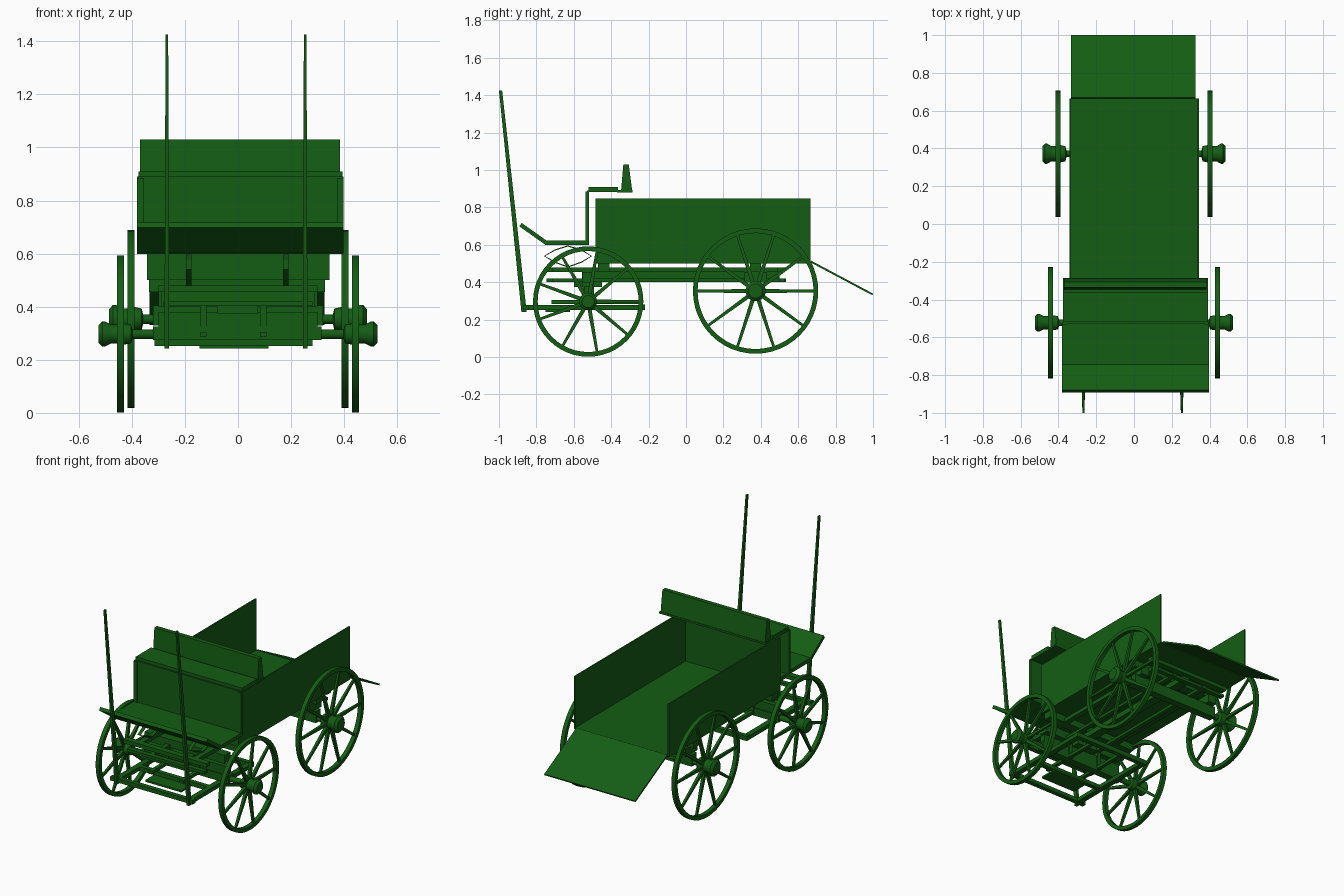
import bpy, bmesh, math
from mathutils import Vector

if "Cube" in bpy.data.objects:
    bpy.data.objects.remove(bpy.data.objects["Cube"])

green = bpy.data.materials.new("green_paint")
green.diffuse_color = (0.007, 0.11, 0.007, 1)
green.use_nodes = True
green.node_tree.nodes["Principled BSDF"].inputs["Base Color"].default_value = green.diffuse_color


def finish(name, bm, smooth=False):
    bmesh.ops.recalc_face_normals(bm, faces=bm.faces)
    me = bpy.data.meshes.new(name)
    bm.to_mesh(me)
    bm.free()
    ob = bpy.data.objects.new(name, me)
    bpy.context.collection.objects.link(ob)
    me.materials.append(green)
    if smooth:
        bpy.ops.object.select_all(action='DESELECT')
        ob.select_set(True)
        bpy.context.view_layer.objects.active = ob
        bpy.ops.object.shade_smooth_by_angle(angle=math.radians(35))
    return ob


def prism(name, pts, x0, x1):
    """Extrude a (y, z) outline from x0 to x1."""
    bm = bmesh.new()
    a = [bm.verts.new((x0, y, z)) for y, z in pts]
    b = [bm.verts.new((x1, y, z)) for y, z in pts]
    bm.faces.new(a)
    bm.faces.new(b)
    n = len(pts)
    for i in range(n):
        j = (i + 1) % n
        bm.faces.new((a[i], a[j], b[j], b[i]))
    return finish(name, bm)


def box(name, x0, x1, y0, y1, z0, z1):
    return prism(name, [(y0, z0), (y1, z0), (y1, z1), (y0, z1)], x0, x1)


def strip(name, path, t, x0, x1, closed=False):
    """Plate of thickness t following a (y, z) path."""
    bm = bmesh.new()
    n = len(path)
    rings = []
    for i, (y, z) in enumerate(path):
        p = Vector(path[i - 1] if (i or closed) else path[i])
        q = Vector(path[(i + 1) % n] if (i < n - 1 or closed) else path[i])
        d = (q - p).normalized()
        o = Vector((-d.y, d.x)) * t / 2
        rings.append([bm.verts.new(c) for c in (
            (x0, y + o.x, z + o.y), (x1, y + o.x, z + o.y),
            (x1, y - o.x, z - o.y), (x0, y - o.x, z - o.y))])
    for i in range(n if closed else n - 1):
        a, b = rings[i], rings[(i + 1) % n]
        for k in range(4):
            bm.faces.new((a[k], a[(k + 1) % 4], b[(k + 1) % 4], b[k]))
    if not closed:
        bm.faces.new(rings[0])
        bm.faces.new(rings[-1])
    return finish(name, bm)


def lathe(name, profile, y, z, side=1, segs=24, closed=False):
    """Revolve an (x, r) profile about the axle line at y, z."""
    bm = bmesh.new()
    rings = [[bm.verts.new((side * x, y + r * math.cos(2 * math.pi * i / segs),
                            z + r * math.sin(2 * math.pi * i / segs)))
              for i in range(segs)] for x, r in profile]
    n = len(rings)
    for k in range(n if closed else n - 1):
        a, b = rings[k], rings[(k + 1) % n]
        for i in range(segs):
            j = (i + 1) % segs
            bm.faces.new((a[i], a[j], b[j], b[i]))
    if not closed:
        bm.faces.new(rings[0])
        bm.faces.new(rings[-1])
    return finish(name, bm, True)


def wheel(label, side, x, y, z, r, spokes, hub_r):
    w = 0.0135
    lathe(label + "_rim", [(x - w, r), (x + w, r), (x + w, r - 0.025), (x - w, r - 0.025)],
          y, z, side, 48, True)
    lathe(label + "_hub", [(x - 0.045, 0.02), (x - 0.04, hub_r * 0.75), (x - 0.012, hub_r * 0.85),
                           (x + 0.015, hub_r * 0.75), (x + 0.035, hub_r * 0.75),
                           (x + 0.058, hub_r), (x + 0.068, hub_r), (x + 0.082, hub_r * 0.7)],
          y, z, side)
    bm = bmesh.new()
    for i in range(spokes):
        a = 2 * math.pi * i / spokes
        d, t = Vector((0, math.cos(a), math.sin(a))), Vector((0, -math.sin(a), math.cos(a)))
        c = Vector((side * x, y, z))
        ends = []
        for rad, h in ((hub_r * 0.6, 0.011), (r - 0.02, 0.007)):
            ends.append([bm.verts.new(c + d * rad + t * h * u + Vector((h * v * 0.9, 0, 0)))
                         for u, v in ((1, 1), (1, -1), (-1, -1), (-1, 1))])
        for k in range(4):
            bm.faces.new((ends[0][k], ends[0][(k + 1) % 4], ends[1][(k + 1) % 4], ends[1][k]))
    finish(label + "_spokes", bm)


# Wheels and axles
FY, FZ, RY, RZ = -0.523, 0.297, 0.372, 0.353
for side, s in ((-1, "left"), (1, "right")):
    wheel(f"front_{s}_wheel", side, 0.443, FY, FZ, 0.295, 9, 0.047)
    wheel(f"rear_{s}_wheel", side, 0.403, RY, RZ, 0.335, 10, 0.054)
lathe("front_axle", [(-0.45, 0.018), (0.45, 0.018)], FY, FZ, 1, 16)
lathe("rear_axle", [(-0.41, 0.018), (0.41, 0.018)], RY, RZ, 1, 16)
box("front_axle_beam", -0.32, 0.315, FY - 0.025, FY + 0.025, 0.275, 0.325)
box("rear_axle_beam", -0.32, 0.32, RY - 0.025, RY + 0.025, 0.33, 0.405)

# Cargo box
box("box_floor", -0.34, 0.342, -0.485, 0.665, 0.50, 0.512)
box("box_left_side", -0.342, -0.333, -0.485, 0.665, 0.50, 0.847)
box("box_right_side", 0.335, 0.344, -0.485, 0.665, 0.50, 0.847)
box("box_front", -0.34, 0.342, -0.485, -0.475, 0.50, 0.847)
strip("tailgate_ramp", [(0.667, 0.511), (0.998, 0.335)], 0.01, -0.333, 0.325)

# Driver's seat, front panel and footboard
box("seat_panel", -0.38, 0.397, -0.53, -0.519, 0.61, 0.89)
for x in (-0.38, 0.372):
    box("panel_trim", x, x + 0.025, -0.536, -0.528, 0.62, 0.885)
box("seat_board", -0.375, 0.393, -0.52, -0.363, 0.882, 0.91)
box("seat_rear_board", -0.375, 0.393, -0.37, -0.285, 0.88, 0.892)
prism("seat_back", [(-0.347, 0.89), (-0.288, 0.89), (-0.306, 1.03), (-0.335, 1.03)], -0.37, 0.385)
box("footboard", -0.38, 0.397, -0.755, -0.519, 0.598, 0.622)
strip("dashboard", [(-0.748, 0.611), (-0.885, 0.708)], 0.022, -0.38, 0.397)

# Elliptic springs under the footboard
for x in (-0.185, 0.18):
    strip("front_spring", [(-0.757, 0.54), (-0.70, 0.573), (-0.632, 0.594), (-0.56, 0.573),
                           (-0.505, 0.54), (-0.56, 0.507), (-0.632, 0.482), (-0.70, 0.507)],
          0.006, x - 0.01, x + 0.01, True)

# Undercarriage rails and cross members
for x in (-0.2, 0.2):
    box("upper_rail", x - 0.018, x + 0.018, -0.755, 0.53, 0.455, 0.48)
    box("lower_rail", x * 0.6 - 0.015, x * 0.6 + 0.015, -0.745, 0.535, 0.402, 0.42)
box("perch_beam", -0.03, 0.03, -0.555, 0.50, 0.42, 0.455)
for y in (-0.735, 0.51):
    box("end_cross_member", -0.30, 0.30, y - 0.02, y + 0.02, 0.455, 0.48)
    box("lower_cross_member", -0.28, 0.28, y - 0.012, y + 0.02, 0.402, 0.42)
for y in (-0.44, RY):
    box("body_bolster", -0.335, 0.328, y - 0.03, y + 0.03, 0.455, 0.502)
for x in (-0.27, 0.27):
    box("rear_axle_block", x - 0.03, x + 0.03, RY - 0.06, RY + 0.06, 0.40, 0.456)
box("front_bolster", -0.29, 0.29, FY - 0.03, FY + 0.03, 0.40, 0.455)

# Turntable and front axle bed
box("turntable_plate", -0.08, 0.075, -0.60, -0.45, 0.375, 0.402)
box("axle_bed", -0.30, 0.30, FY - 0.02, FY + 0.02, 0.322, 0.38)
for x in (-0.13, 0.095):
    box("turntable_arm", x - 0.012, x + 0.012, -0.72, -0.25, 0.285, 0.305)
    box("arm_post", x - 0.012, x + 0.012, FY - 0.03, FY + 0.03, 0.28, 0.40)

# Shaft frame with the two raised shafts
for x in (-0.268, 0.253):
    box("frame_side_bar", x - 0.018, x + 0.018, -0.865, -0.22, 0.252, 0.278)
    bm = bmesh.new()
    ends = [[bm.verts.new((x + u * hx, y + v * hy, z)) for u, v in ((1, 1), (-1, 1), (-1, -1), (1, -1))]
            for y, z, hx, hy in ((-0.866, 0.242, 0.009, 0.014), (-0.9915, 1.425, 0.005, 0.0085))]
    for k in range(4):
        bm.faces.new((ends[0][k], ends[0][(k + 1) % 4], ends[1][(k + 1) % 4], ends[1][k]))
    for e in ends:
        bm.faces.new(e)
    finish("shaft", bm)
box("frame_front_bar", -0.315, 0.28, -0.87, -0.84, 0.252, 0.278)
box("frame_rear_bar", -0.285, 0.27, -0.25, -0.22, 0.252, 0.282)
box("frame_middle_bar", -0.27, 0.255, -0.66, -0.63, 0.252, 0.278)
box("step_plate", -0.145, 0.115, -0.75, -0.62, 0.242, 0.254)
